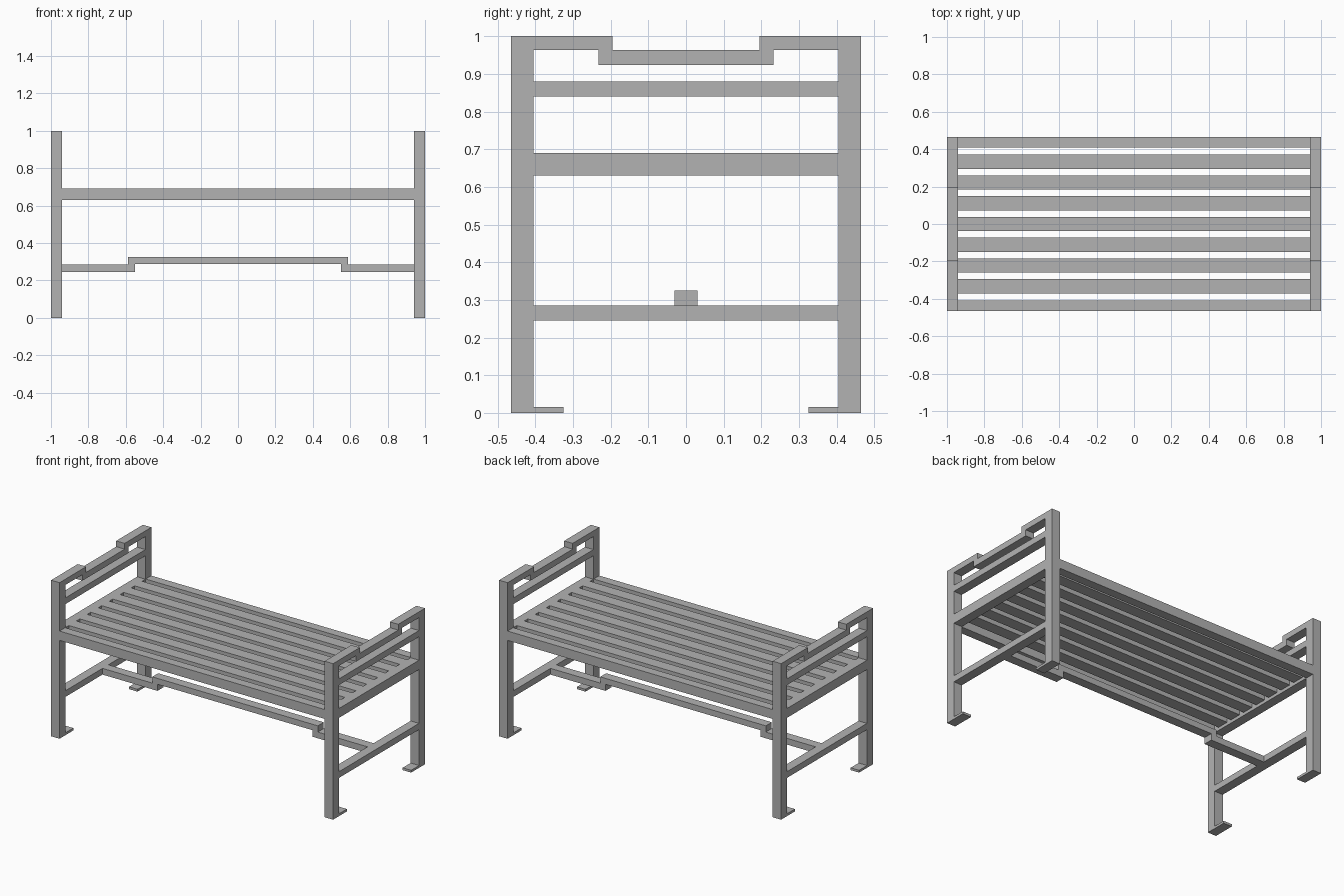
import bpy
import bmesh

cube = bpy.data.objects.get("Cube")
if cube:
    bpy.data.objects.remove(cube, do_unlink=True)

grey = bpy.data.materials.new("grey_metal")
grey.use_nodes = True
grey.diffuse_color = (0.45, 0.45, 0.45, 1)
grey.node_tree.nodes["Principled BSDF"].inputs["Base Color"].default_value = grey.diffuse_color


def finish(name, bm):
    bmesh.ops.recalc_face_normals(bm, faces=bm.faces)
    mesh = bpy.data.meshes.new(name)
    bm.to_mesh(mesh)
    bm.free()
    mesh.materials.append(grey)
    bpy.context.collection.objects.link(bpy.data.objects.new(name, mesh))


def box(name, xs, ys, zs):
    bm = bmesh.new()
    bmesh.ops.create_cube(bm, size=1)
    for v in bm.verts:
        v.co = [r[0] if c < 0 else r[1] for c, r in zip(v.co, (xs, ys, zs))]
    finish(name, bm)


def stepped_bar(name, half_profile, place, depth):
    """Mirror a half outline (upper edge outward, lower edge back) and extrude it."""
    outline = half_profile + [(-u, z) for u, z in reversed(half_profile)]
    bm = bmesh.new()
    face = bm.faces.new([bm.verts.new(place(u, z)) for u, z in outline])
    new = bmesh.ops.extrude_face_region(bm, geom=[face])["geom"]
    bmesh.ops.translate(bm, vec=depth, verts=[v for v in new if isinstance(v, bmesh.types.BMVert)])
    finish(name, bm)


def span(a, b, sign):
    return tuple(sorted((a * sign, b * sign)))


POST_IN, POST_OUT = 0.405, 0.465
END_IN, END_OUT = 0.94, 1.0
SEAT = (0.63, 0.69)

for sx, side in ((1, "left"), (-1, "right")):
    xs = span(END_IN, END_OUT, sx)
    # Posts and foot plates
    for sy, end in ((-1, "front"), (1, "back")):
        box(f"{side}_{end}_post", xs, span(POST_IN, POST_OUT, sy), (0, 1))
        box(f"{side}_{end}_foot_plate", xs, span(0.325, POST_IN, sy), (0, 0.015))
    # End rails
    for name, zs in (("lower_rail", (0.245, 0.285)), ("seat_rail", SEAT),
                     ("arm_rail", (0.84, 0.88))):
        box(f"{side}_{name}", xs, (-POST_IN, POST_IN), zs)
    # Top rail with a dropped middle
    stepped_bar(f"{side}_top_rail",
                [(0.195, 0.963), (0.195, 1), (POST_IN, 1), (POST_IN, 0.963),
                 (0.232, 0.963), (0.232, 0.924)],
                lambda u, z: (xs[0], u, z), (xs[1] - xs[0], 0, 0))

# Seat frame and slats
for sy, end in ((-1, "front"), (1, "back")):
    box(f"{end}_seat_rail", (-END_IN, END_IN), span(0.408, POST_OUT, sy), SEAT)
for i in range(-3, 4):
    y = i * 0.111
    box(f"seat_slat_{i + 4}", (-END_IN, END_IN), (y - 0.038, y + 0.038), (0.65, 0.69))

# Stretcher with a raised middle
stepped_bar("stretcher",
            [(0.587, 0.325), (0.587, 0.285), (END_IN, 0.285), (END_IN, 0.245),
             (0.55, 0.245), (0.55, 0.287)],
            lambda u, z: (u, -0.03, z), (0, 0.06, 0))
